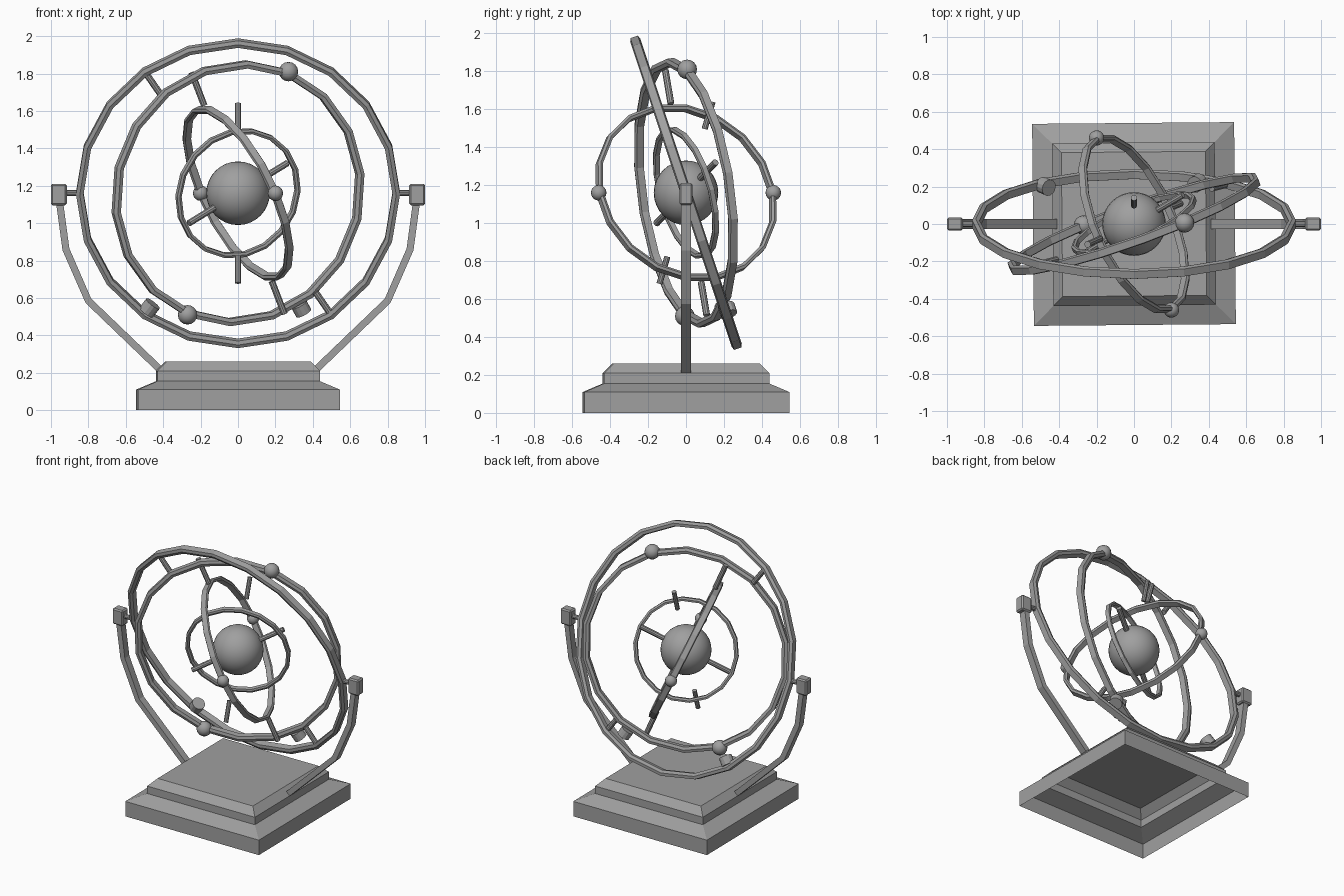
import bpy, bmesh, math
from mathutils import Vector

if "Cube" in bpy.data.objects:
    bpy.data.objects.remove(bpy.data.objects["Cube"])

C = Vector((0, 0, 1.16))          # common centre of the rings
metal = bpy.data.materials.new("grey_metal")
metal.diffuse_color = (0.35, 0.35, 0.35, 1)
metal.use_nodes = True
metal.node_tree.nodes["Principled BSDF"].inputs["Base Color"].default_value = metal.diffuse_color


def finish(name, bm):
    bmesh.ops.recalc_face_normals(bm, faces=bm.faces)
    me = bpy.data.meshes.new(name)
    bm.to_mesh(me)
    bm.free()
    me.materials.append(metal)
    ob = bpy.data.objects.new(name, me)
    bpy.context.collection.objects.link(ob)
    return ob


def ring(name, start, normal, radius, half_r, half_w, n):
    """Faceted band with a shallow ridge on both sides."""
    w = Vector(normal).normalized()
    u = Vector(start)
    u = (u - w * u.dot(w)).normalized()
    v = w.cross(u)
    k = half_w * 0.75
    section = [(half_r, -k), (half_r, k), (0, half_w),
               (-half_r, k), (-half_r, -k), (0, -half_w)]
    bm = bmesh.new()
    loops = []
    for i in range(n):
        a = 2 * math.pi * i / n
        d = u * math.cos(a) + v * math.sin(a)
        loops.append([bm.verts.new(C + d * (radius + r) + w * h) for r, h in section])
    for i in range(n):
        p, q = loops[i], loops[(i + 1) % n]
        for j in range(6):
            m = (j + 1) % 6
            bm.faces.new((p[j], p[m], q[m], q[j]))
    return finish(name, bm)


def rod(name, p, q, r, sides=10):
    """Cylinder between two points given relative to the ring centre."""
    p, q = Vector(p), Vector(q)
    d = q - p
    bm = bmesh.new()
    bmesh.ops.create_cone(bm, cap_ends=True, segments=sides, radius1=r, radius2=r, depth=d.length)
    bm.transform(d.to_track_quat('Z', 'Y').to_matrix().to_4x4())
    bmesh.ops.translate(bm, verts=bm.verts, vec=C + (p + q) / 2)
    return finish(name, bm)


def radial_rod(name, direction, r0, r1, r, sides=10):
    d = Vector(direction).normalized()
    return rod(name, d * r0, d * r1, r, sides)


def ball(name, p, r, seg=16):
    bm = bmesh.new()
    bmesh.ops.create_uvsphere(bm, u_segments=seg, v_segments=seg // 2, radius=r)
    bmesh.ops.translate(bm, verts=bm.verts, vec=C + Vector(p))
    for f in bm.faces:
        f.smooth = True
    return finish(name, bm)


# Stepped base: open underneath, turned very slightly
bm = bmesh.new()
levels = [(0.54, 0), (0.54, 0.11), (0.435, 0.155), (0.435, 0.21), (0.385, 0.26)]
turn = math.radians(0.5)
rows = []
for h, z in levels:
    rows.append([bm.verts.new((h * math.sqrt(2) * math.cos(turn + math.pi * (0.25 + i / 2)),
                               h * math.sqrt(2) * math.sin(turn + math.pi * (0.25 + i / 2)), z))
                 for i in range(4)])
for lo, hi in zip(rows, rows[1:]):
    for i in range(4):
        k = (i + 1) % 4
        bm.faces.new((lo[i], lo[k], hi[k], hi[i]))
bm.faces.new(rows[-1])
finish("stepped_base", bm)

# Side arms, pivot blocks and pivot pins
path = [Vector((x, 0, z)) for x, z in
        [(0.955, 1.12), (0.92, 0.86), (0.80, 0.585), (0.425, 0.225)]]
for s, side in ((-1, "left"), (1, "right")):
    bm = bmesh.new()
    rows = []
    for i, p in enumerate(path):
        t = (path[min(i + 1, 3)] - path[max(i - 1, 0)]).normalized()
        nrm = Vector((t.z, 0, -t.x)) * 0.019
        rows.append([bm.verts.new((s * (p.x + a * nrm.x), b * 0.026, p.z + a * nrm.z))
                     for a, b in ((-1, -1), (1, -1), (1, 1), (-1, 1))])
    for lo, hi in zip(rows, rows[1:]):
        for i in range(4):
            k = (i + 1) % 4
            bm.faces.new((lo[i], lo[k], hi[k], hi[i]))
    bm.faces.new(rows[0])
    bm.faces.new(rows[-1])
    finish(side + "_arm", bm)

    bm = bmesh.new()
    bmesh.ops.create_cube(bm, size=1)
    for v in bm.verts:
        v.co = Vector((v.co.x * 0.085 + s * 0.9575, v.co.y * 0.07, v.co.z * 0.115 + 1.153))
    bmesh.ops.bevel(bm, geom=list(bm.edges), offset=0.009, segments=1, affect='EDGES')
    finish(side + "_pivot_block", bm)
    rod(side + "_pivot_pin", (s * 0.85, 0, 0), (s * 0.93, 0, 0), 0.016)

# Four nested rings, each in its own tilted plane
ring("outer_ring", (1, 0, 0), (0, 1, 0.333), 0.846, 0.02, 0.028, 20)
ring("second_ring", (0.27, 0.006, 0.65), (-0.36, 1, 0.14), 0.695, 0.02, 0.026, 18)
ring("third_ring", (-0.2, 0.46, 0), (1, 0.435, 0.5), 0.497, 0.014, 0.025, 18)
ring("inner_ring", (0, 0.1, 0.345), (-0.43, 1, 0.28), 0.345, 0.013, 0.018, 18)

# Central globe
ball("globe", (0, 0, 0), 0.17, 32)

# Mirrored joints: balls on the rings and pins between them
for s, side in ((1, "a"), (-1, "b")):
    ball("second_ring_ball_" + side, (s * 0.27, s * 0.006, s * 0.65), 0.052)
    ball("third_ring_ball_" + side, (s * -0.2, s * 0.46, 0), 0.041)
    rod("outer_pin_" + side, (s * -0.495, s * -0.21, s * 0.645),
        (s * -0.415, s * -0.19, s * 0.53), 0.018)
    radial_rod("second_pin_" + side, (s * -0.25, s * -0.11, s * 0.65), 0.51, 0.70, 0.018)
    radial_rod("upright_pin_" + side, (0, s * 0.14, s * 0.48), 0.35, 0.50, 0.016)
    radial_rod("globe_pin_" + side, (s * 0.27, s * 0.16, s * 0.165), 0.15, 0.345, 0.018)

# Short counterweight stubs
radial_rod("outer_ring_weight", (-0.47, 0.2, -0.61), 0.77, 0.83, 0.045, 14)
radial_rod("second_ring_weight", (0.34, 0.22, -0.62), 0.71, 0.765, 0.045, 14)
